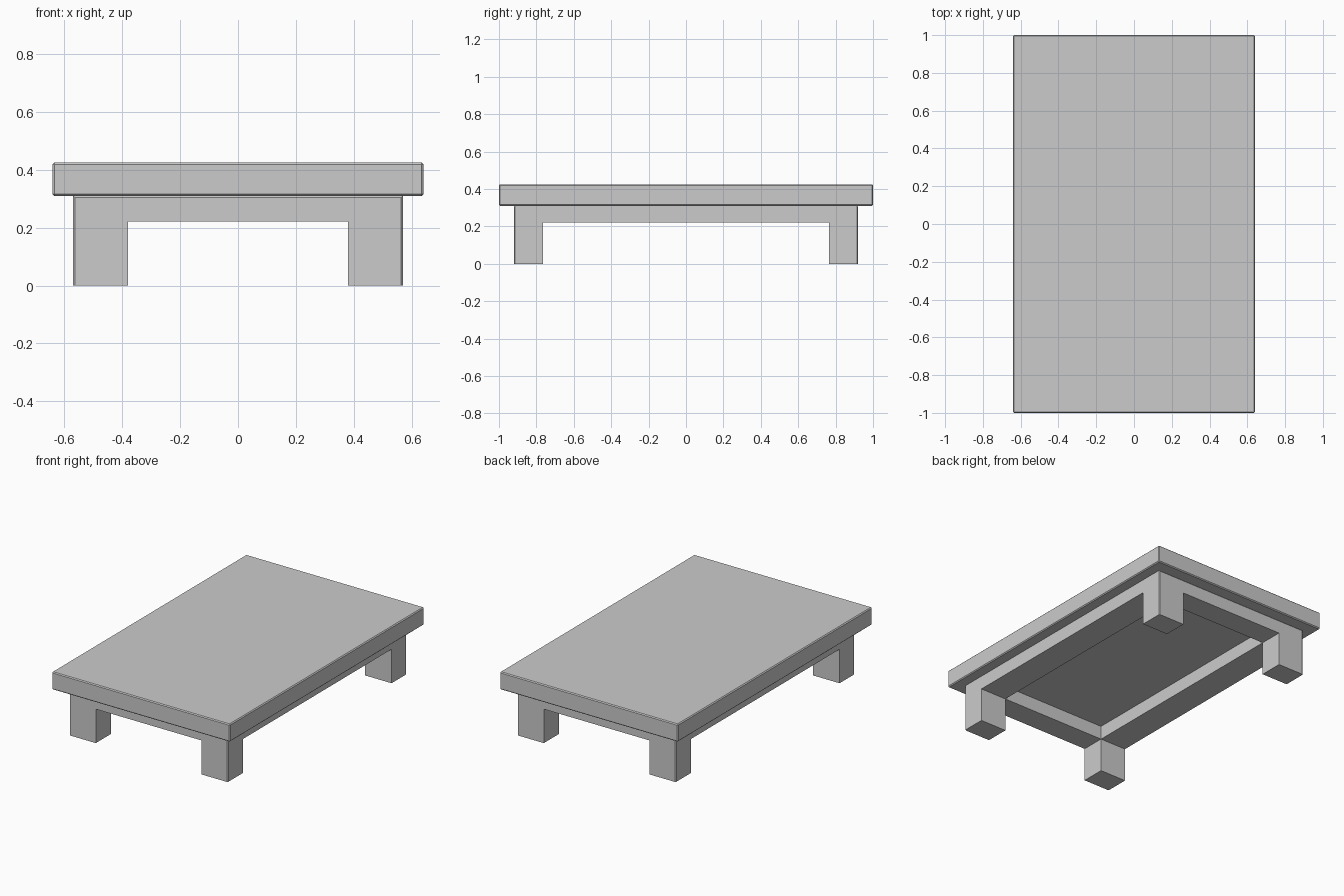
import bpy, bmesh
from mathutils import Vector

if "Cube" in bpy.data.objects:
    bpy.data.objects.remove(bpy.data.objects["Cube"])

BEVEL = 0.006


def finish(name, bm):
    bmesh.ops.recalc_face_normals(bm, faces=bm.faces)
    mesh = bpy.data.meshes.new(name)
    bm.to_mesh(mesh)
    bm.free()
    obj = bpy.data.objects.new(name, mesh)
    bpy.context.collection.objects.link(obj)
    return obj


def bevel(bm, edges):
    bmesh.ops.bevel(bm, geom=edges, offset=BEVEL, segments=1,
                    affect='EDGES', profile=0.5)


# Table top: slab with slightly eased edges
bm = bmesh.new()
bmesh.ops.create_cube(bm, size=1)
bmesh.ops.scale(bm, vec=(1.282, 2.0, 0.115), verts=bm.verts)
bmesh.ops.translate(bm, vec=(0, 0, 0.3675), verts=bm.verts)
bevel(bm, bm.edges[:])
finish("table_top", bm)

# Base: apron ring and four corner legs as one solid, made from grid cells
grid = ([-0.57, -0.38, 0.38, 0.57],
        [-0.92, -0.765, 0.765, 0.92],
        [0.0, 0.221, 0.311])
cells = {(i, j, k) for i in range(3) for j in range(3) for k in range(2)
         if (k == 1 and (i, j) != (1, 1)) or (i != 1 and j != 1)}
bm = bmesh.new()
for cell in cells:
    for axis in range(3):
        for side in (0, 1):
            neighbour = list(cell)
            neighbour[axis] += 2 * side - 1
            if tuple(neighbour) in cells:
                continue
            u, v = (axis + 1) % 3, (axis + 2) % 3
            corners = []
            for du, dv in ((0, 0), (1, 0), (1, 1), (0, 1)):
                p = Vector()
                p[axis] = grid[axis][cell[axis] + side]
                p[u] = grid[u][cell[u] + du]
                p[v] = grid[v][cell[v] + dv]
                corners.append(bm.verts.new(p))
            bm.faces.new(corners)
bmesh.ops.remove_doubles(bm, verts=bm.verts, dist=1e-4)
bmesh.ops.recalc_face_normals(bm, faces=bm.faces)
bmesh.ops.dissolve_limit(bm, angle_limit=0.01, verts=bm.verts, edges=bm.edges)

# Ease the four outer vertical corners
bevel(bm, [e for e in bm.edges
           if all(abs(v.co.x) > 0.56 and abs(v.co.y) > 0.91 for v in e.verts)])
finish("leg_and_apron_frame", bm)
